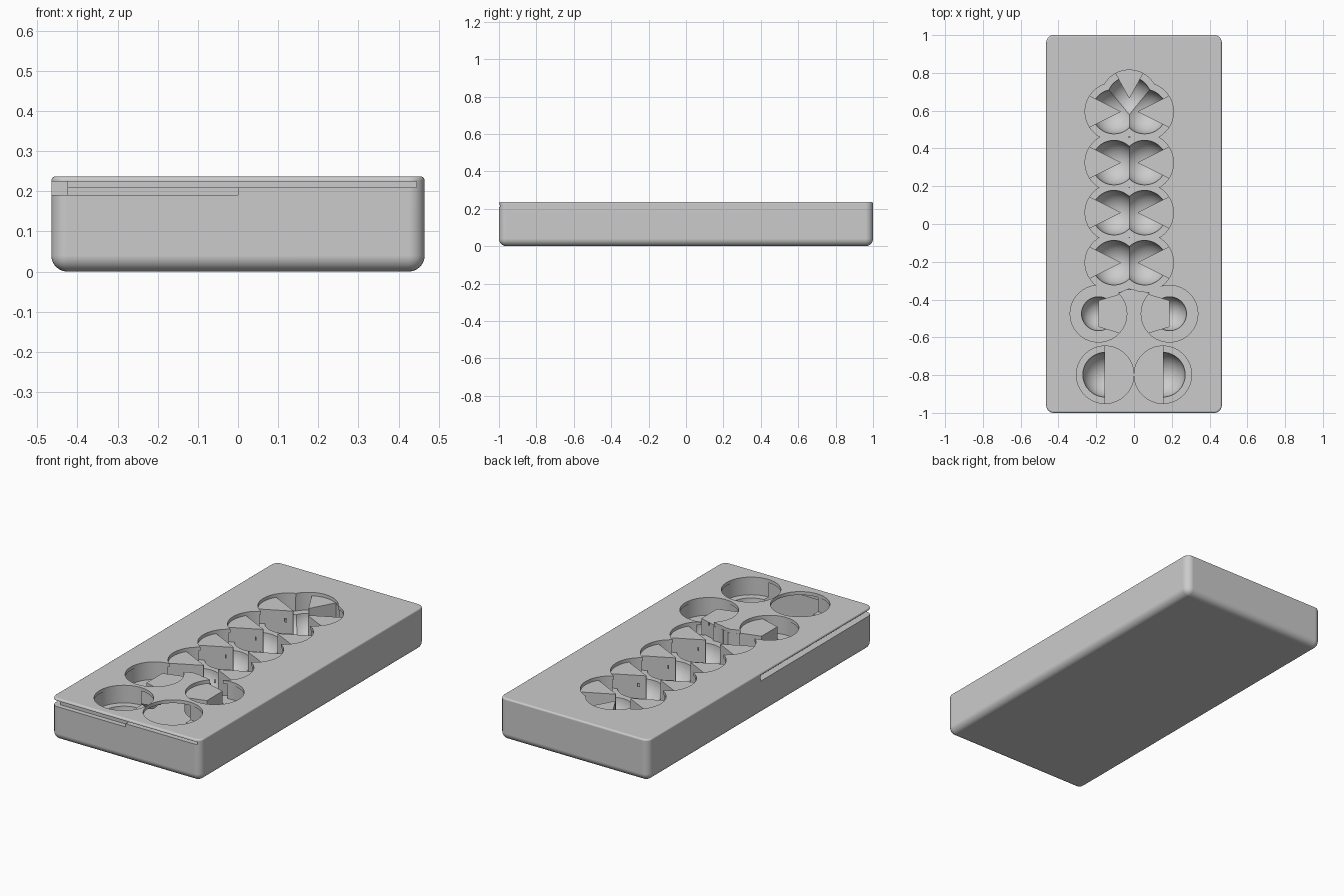
import bpy, bmesh
from math import sin, cos, pi, radians
from mathutils import Matrix

if "Cube" in bpy.data.objects:
    bpy.data.objects.remove(bpy.data.objects["Cube"], do_unlink=True)

grey = bpy.data.materials.new("plain grey")
grey.use_nodes = True
grey.diffuse_color = (0.6, 0.6, 0.6, 1)
grey.node_tree.nodes["Principled BSDF"].inputs["Base Color"].default_value = (0.6, 0.6, 0.6, 1)

# Levels: top face, tops of the standing wedges, ledge around the bowls
HEIGHT, FLOOR, LEDGE = 0.237, 0.216, 0.135
RIM = 0.153


def to_object(name, bm):
    bmesh.ops.recalc_face_normals(bm, faces=bm.faces)
    mesh = bpy.data.meshes.new(name)
    bm.to_mesh(mesh)
    bm.free()
    mesh.materials.append(grey)
    obj = bpy.data.objects.new(name, mesh)
    bpy.context.collection.objects.link(obj)
    return obj


def prism(name, points, z0, z1):
    bm = bmesh.new()
    face = bm.faces.new([bm.verts.new((x, y, z0)) for x, y in points])
    top = bmesh.ops.extrude_face_region(bm, geom=[face])["geom"]
    bmesh.ops.translate(bm, vec=(0, 0, z1 - z0),
                        verts=[v for v in top if isinstance(v, bmesh.types.BMVert)])
    return to_object(name, bm)


def box(name, x0, x1, y0, y1, z0, z1):
    return prism(name, [(x0, y0), (x1, y0), (x1, y1), (x0, y1)], z0, z1)


def combine(target, tool, operation="DIFFERENCE"):
    """Cut the tool from the target, or join it on, and discard the tool."""
    tool.hide_render = True
    mod = target.modifiers.new("combine", "BOOLEAN")
    mod.operation, mod.solver, mod.object = operation, "EXACT", tool
    bpy.context.view_layer.update()
    graph = bpy.context.evaluated_depsgraph_get()
    mesh = bpy.data.meshes.new_from_object(target.evaluated_get(graph))
    target.modifiers.clear()
    target.data = mesh
    bpy.data.objects.remove(tool, do_unlink=True)


def disc(x, y, r, z0, z1):
    steps = 64
    ring = [(x + r * cos(2 * pi * i / steps), y + r * sin(2 * pi * i / steps)) for i in range(steps)]
    return prism("recess_cutter", ring, z0, z1)


def ball(x, y, r):
    bm = bmesh.new()
    bmesh.ops.create_uvsphere(bm, u_segments=48, v_segments=24, radius=r,
                              matrix=Matrix.Translation((x, y, LEDGE + 0.001)))
    # Keep only the lower part so nothing reaches the top plate
    bmesh.ops.bisect_plane(bm, geom=bm.verts[:] + bm.edges[:] + bm.faces[:],
                           plane_co=(0, 0, LEDGE + 0.03), plane_no=(0, 0, 1), clear_outer=True)
    bmesh.ops.holes_fill(bm, edges=[e for e in bm.edges if e.is_boundary])
    return to_object("bowl_cutter", bm)


def wedge(x, y, angle, start, width, slope, reach):
    """Standing block that widens outwards from near the middle of a bowl."""
    a, wide = radians(angle), width + (reach - start) * slope
    local = [(start, -width), (reach, -wide), (reach, wide), (start, width)]
    pts = [(x + u * cos(a) - v * sin(a), y + u * sin(a) + v * cos(a)) for u, v in local]
    return prism("wedge", pts, 0.008, FLOOR)


# Rounded block: large radius below and at the corners, small radius on top
bm = bmesh.new()
bmesh.ops.create_cube(bm, size=1, matrix=Matrix.Translation((0, 0, HEIGHT / 2))
                      @ Matrix.Diagonal((0.93, 2, HEIGHT, 1)))
lower = [e for e in bm.edges if min(v.co.z for v in e.verts) < 0.01]
lower += [e for e in bm.edges if abs(e.verts[0].co.z - e.verts[1].co.z) > 0.1 and e not in lower]
bmesh.ops.bevel(bm, geom=lower, offset=0.04, segments=8, profile=0.5, affect="EDGES")
rim = [e for e in bm.edges if all(v.co.z > HEIGHT - 0.001 for v in e.verts)]
bmesh.ops.bevel(bm, geom=rim, offset=0.01, segments=4, profile=0.5, affect="EDGES")
block = to_object("tray_block", bm)

# Pockets: x, y, rim radius, bowl radius, then the wedge angle, start, width, slope, reach
pockets = []
for y in [0.595, 0.325, 0.06, -0.205]:
    for x, angle in [(-0.106, 180), (0.056, 0)]:
        pockets.append((x, y, RIM, 0.118, angle, -0.035, 0.002, 0.5, 0.17))
pockets.append((-0.025, 0.662, RIM, 0.118, 90, 0.005, 0.002, 0.55, 0.17))
for side in (-1, 1):
    angle = 90 + 90 * side
    pockets.append((side * 0.188, -0.475, 0.15, 0.09, angle, 0, 0.07, 0.3, 0.17))
    pockets.append((side * 0.153, -0.798, 0.152, 0.118, angle, 0, 0.159, 0, 0.165))

# Recess in the top plate, deeper well below it, then the bowl, then the standing wedges
for x, y, r, bowl, *shape in pockets:
    combine(block, disc(x, y, r, FLOOR, 0.3))
for x, y, r, bowl, *shape in pockets:
    combine(block, disc(x, y, r + 0.005, LEDGE, FLOOR + 0.002))
for x, y, r, bowl, *shape in pockets:
    combine(block, ball(x, y, bowl))
for x, y, r, bowl, *shape in pockets:
    combine(block, wedge(x, y, *shape), "UNION")

# Irregular shallow channel joining the rows to the front recesses
channel = [(-0.14, -0.3), (-0.13, -0.36), (-0.09, -0.37), (-0.04, -0.345), (0.03, -0.35),
           (0.09, -0.37), (0.12, -0.32), (0.04, -0.29)]
combine(block, prism("channel_cutter", channel, FLOOR - 0.001, 0.3))

# Thin slots under the top edge at the front and along one side
combine(block, box("slot_cutter", -0.5, 0.445, -1.1, -0.968, 0.209, 0.224))
combine(block, box("slot_cutter", -0.5, 0.0, -1.1, -0.972, 0.191, 0.215))
combine(block, box("slot_cutter", -0.5, -0.425, -1.1, 0.0, 0.191, 0.224))

bpy.ops.object.select_all(action="DESELECT")
block.select_set(True)
bpy.context.view_layer.objects.active = block
bpy.ops.object.shade_smooth_by_angle(angle=radians(30))
weighted = block.modifiers.new("flat_panels", "WEIGHTED_NORMAL")
weighted.keep_sharp = True
